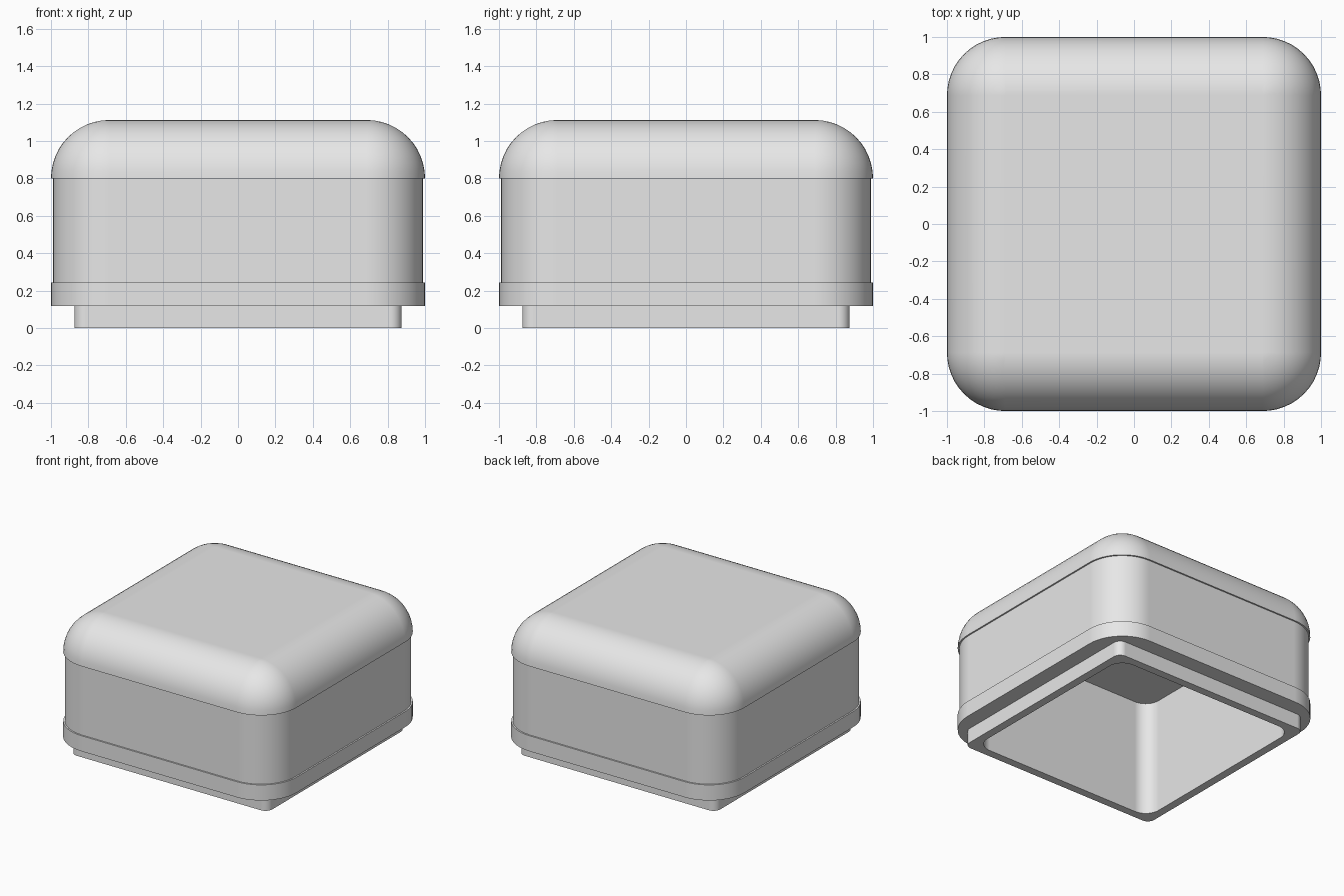
import bpy
import bmesh
from math import cos, sin, pi, radians

cube = bpy.data.objects.get("Cube")
if cube:
    bpy.data.objects.remove(cube, do_unlink=True)

# One light grey for the whole case
grey = bpy.data.materials.new("light_grey")
grey.use_nodes = True
colour = (0.8, 0.8, 0.8, 1)
grey.diffuse_color = colour
grey.node_tree.nodes["Principled BSDF"].inputs["Base Color"].default_value = colour

STEPS = 12  # segments per rounded corner


def rounded_square(half, radius, z):
    """Counter-clockwise outline of a square with rounded corners."""
    points = []
    inner = half - radius
    for corner, (sx, sy) in enumerate([(1, 1), (-1, 1), (-1, -1), (1, -1)]):
        for i in range(STEPS + 1):
            a = (corner + i / STEPS) * pi / 2
            points.append((sx * inner + radius * cos(a), sy * inner + radius * sin(a), z))
    return points


def shell(name, sections, cap_start=False, cap_end=False):
    """Skin a list of (half width, corner radius, height) outlines."""
    bm = bmesh.new()
    rings = [[bm.verts.new(p) for p in rounded_square(*s)] for s in sections]
    for a, b in zip(rings, rings[1:]):
        for i in range(len(a)):
            j = (i + 1) % len(a)
            bm.faces.new((a[i], a[j], b[j], b[i]))
    if cap_start:
        bm.faces.new(reversed(rings[0]))
    if cap_end:
        bm.faces.new(rings[-1])
    bmesh.ops.remove_doubles(bm, verts=bm.verts, dist=0.0001)
    mesh = bpy.data.meshes.new(name)
    bm.to_mesh(mesh)
    bm.free()
    mesh.materials.append(grey)
    obj = bpy.data.objects.new(name, mesh)
    bpy.context.collection.objects.link(obj)
    bpy.ops.object.select_all(action="DESELECT")
    obj.select_set(True)
    bpy.context.view_layer.objects.active = obj
    bpy.ops.object.shade_smooth_by_angle(angle=radians(30))
    weighted = obj.modifiers.new("even_normals", "WEIGHTED_NORMAL")
    weighted.keep_sharp = True
    return obj


# Key outlines: (half width, corner radius)
RIM = (1.0, 0.312)
WALL = (0.988, 0.30)
FOOT = (0.875, 0.06)
HOLE = (0.81, 0.12)
BAND_Z, WALL_Z, LID_Z, CEILING_Z = 0.118, 0.243, 0.80, 0.92

# Domed lid with a small overhanging lip
half, r = RIM
dome = []
for i in range(STEPS + 1):
    a = i / STEPS * pi / 2
    inset = r * (1 - cos(a))
    dome.append((half - inset, max(r - inset, 0), LID_Z + r * sin(a)))
shell("lid", [(*WALL, LID_Z)] + dome, cap_end=True)

# Straight side walls
shell("body", [(*WALL, WALL_Z), (*WALL, LID_Z)])

# Raised band around the bottom of the walls
shell("base_band", [(*FOOT, BAND_Z), (*RIM, BAND_Z), (*RIM, WALL_Z), (*WALL, WALL_Z)])

# Recessed foot ring
shell("foot", [(*HOLE, 0), (*FOOT, 0), (*FOOT, BAND_Z)])

# Hollow inside, open at the bottom
shell("cavity", [(*HOLE, CEILING_Z), (*HOLE, 0)], cap_start=True)
